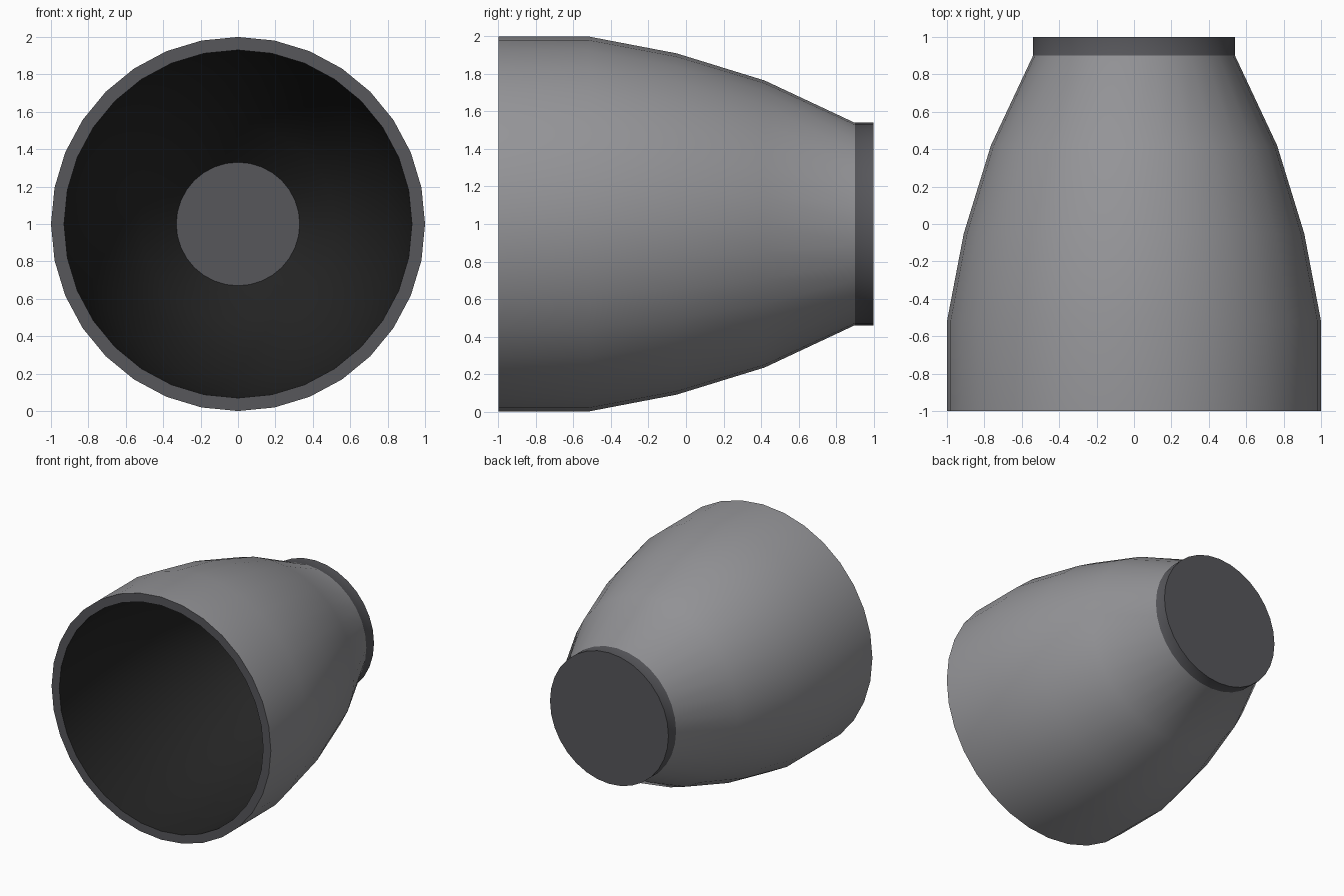
import bpy, bmesh, math

if "Cube" in bpy.data.objects:
    bpy.data.objects.remove(bpy.data.objects["Cube"])

SIDES = 32


def material(name, rgb):
    m = bpy.data.materials.new(name)
    m.diffuse_color = (*rgb, 1)
    m.use_nodes = True
    m.node_tree.nodes["Principled BSDF"].inputs["Base Color"].default_value = m.diffuse_color
    return m


grey = material("mid grey", (0.30, 0.30, 0.315))
dark = material("dark grey", (0.095, 0.095, 0.105))
black = material("near black", (0.018, 0.018, 0.018))


def lathe(name, profile, mats):
    """Spin (radius, y) points about the y axis through z = 1; mats holds one material per band."""
    slots = list(dict.fromkeys(mats))
    bm = bmesh.new()
    rings = []
    for r, y in profile:
        if r == 0:
            rings.append([bm.verts.new((0, y, 1))] * SIDES)
        else:
            rings.append([bm.verts.new((r * math.sin(2 * math.pi * i / SIDES), y,
                                        1 + r * math.cos(2 * math.pi * i / SIDES)))
                          for i in range(SIDES)])
    for k, mat in enumerate(mats):
        a, b = rings[k], rings[k + 1]
        for i in range(SIDES):
            j = (i + 1) % SIDES
            f = bm.faces.new(list(dict.fromkeys((a[i], a[j], b[j], b[i]))))
            f.material_index = slots.index(mat)
    bmesh.ops.recalc_face_normals(bm, faces=bm.faces)
    me = bpy.data.meshes.new(name)
    bm.to_mesh(me)
    bm.free()
    for m in slots:
        me.materials.append(m)
    ob = bpy.data.objects.new(name, me)
    bpy.context.collection.objects.link(ob)
    bpy.ops.object.select_all(action='DESELECT')
    ob.select_set(True)
    bpy.context.view_layer.objects.active = ob
    bpy.ops.object.shade_smooth_by_angle(angle=math.radians(35))
    return ob


# One closed profile: inner floor, black bowl, rim, tapered shell, rear collar, back cap
lathe("bell_housing",
      [(0, 0.82), (0.33, 0.82), (0.52, 0.62), (0.68, 0.36), (0.83, -0.08), (0.92, -0.54), (0.93, -1),
       (1, -1), (1, -0.52), (0.91, -0.05), (0.765, 0.42), (0.54, 0.9), (0.54, 1), (0, 1)],
      [dark] + [black] * 5 + [dark] + [grey] * 4 + [dark] * 2)
